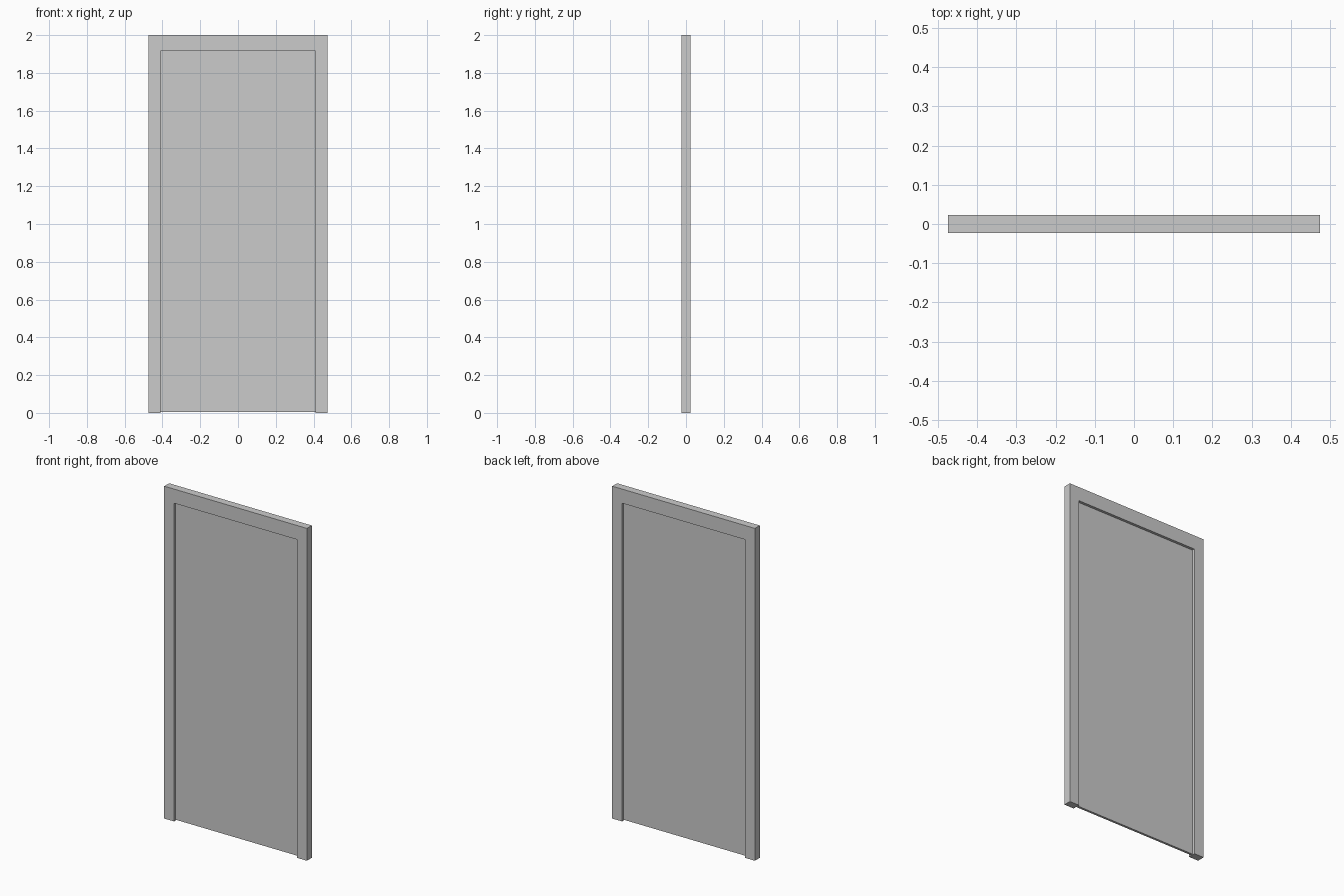
import bpy
import bmesh

if "Cube" in bpy.data.objects:
    bpy.data.objects.remove(bpy.data.objects["Cube"])

W, IN_W = 0.475, 0.41      # outer and inner half widths
TOP, IN_TOP = 2.0, 1.915   # outer and inner heights
DEPTH, PANEL = 0.046, 0.014


def extrude_profile(name, points, depth):
    """Extrude an x/z outline along y, centred on y = 0."""
    bm = bmesh.new()
    face = bm.faces.new([bm.verts.new((x, -depth / 2, z)) for x, z in points])
    ext = bmesh.ops.extrude_face_region(bm, geom=[face])
    verts = [v for v in ext["geom"] if isinstance(v, bmesh.types.BMVert)]
    bmesh.ops.translate(bm, verts=verts, vec=(0, depth, 0))
    bmesh.ops.recalc_face_normals(bm, faces=bm.faces)
    mesh = bpy.data.meshes.new(name)
    bm.to_mesh(mesh)
    bm.free()
    obj = bpy.data.objects.new(name, mesh)
    bpy.context.collection.objects.link(obj)
    return obj


# Frame: two jambs and a header in one piece, open at the floor
half = [(W, TOP), (W, 0), (IN_W, 0), (IN_W, IN_TOP)]
extrude_profile("door_frame", half + [(-x, z) for x, z in reversed(half)], DEPTH)

# Thin door panel recessed equally from both sides
extrude_profile("door_panel", [(-IN_W, 0.004), (IN_W, 0.004),
                               (IN_W, IN_TOP), (-IN_W, IN_TOP)], PANEL)
